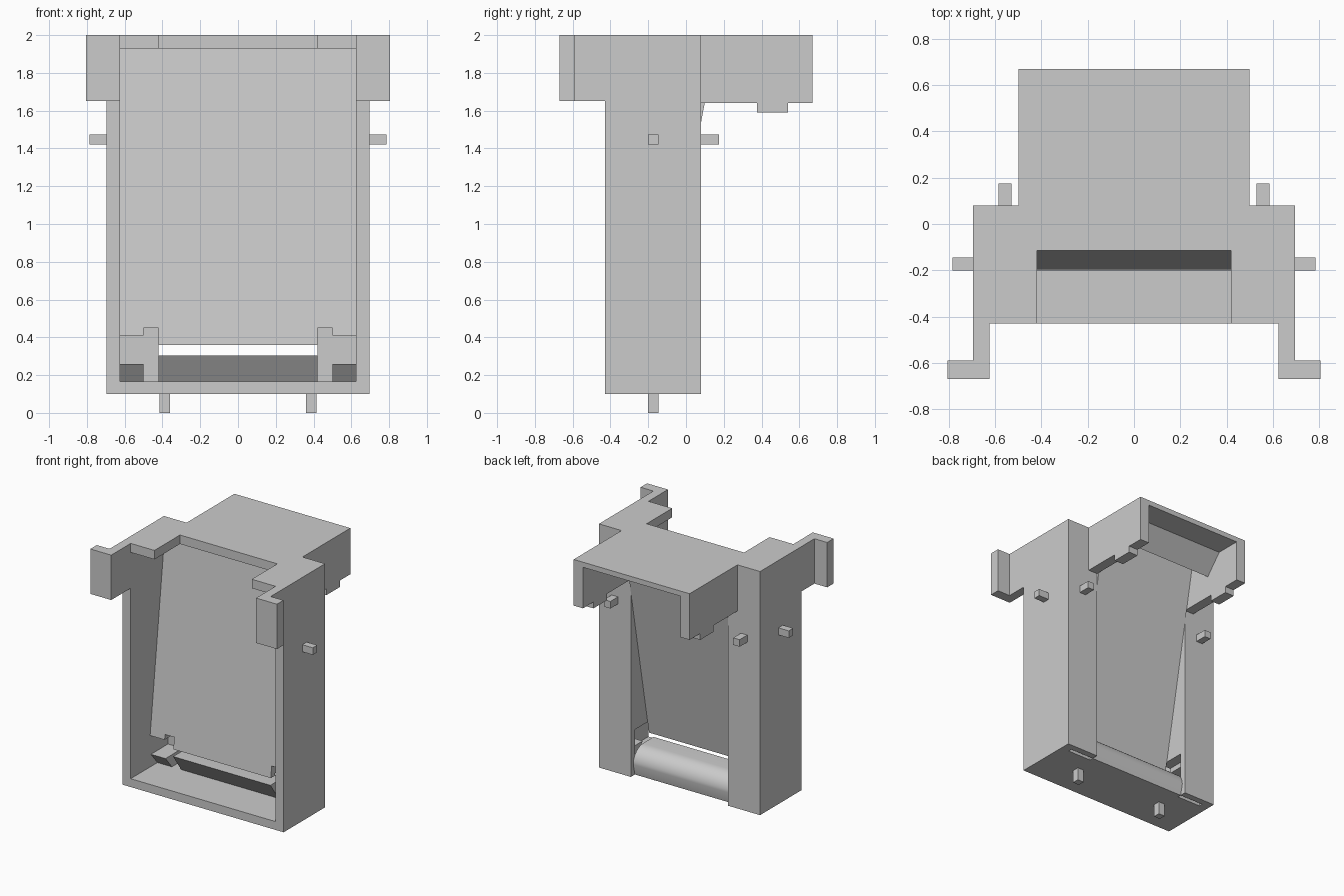
import bpy, bmesh, math

cube = bpy.data.objects.get("Cube")
if cube:
    bpy.data.objects.remove(cube, do_unlink=True)

grey = bpy.data.materials.new("light_grey_plastic")
grey.use_nodes = True
colour = (0.6, 0.6, 0.6, 1)
grey.diffuse_color = colour
grey.node_tree.nodes["Principled BSDF"].inputs["Base Color"].default_value = colour


def prism(name, x0, x1, profile, mirror=False):
    """Extrude a (y, z) outline from x0 to x1; optionally mirror it across x."""
    bm = bmesh.new()
    face = bm.faces.new([bm.verts.new((x0, y, z)) for y, z in profile])
    ext = bmesh.ops.extrude_face_region(bm, geom=[face])
    moved = [v for v in ext["geom"] if isinstance(v, bmesh.types.BMVert)]
    bmesh.ops.translate(bm, verts=moved, vec=(x1 - x0, 0, 0))
    bmesh.ops.recalc_face_normals(bm, faces=bm.faces)
    mesh = bpy.data.meshes.new(name)
    bm.to_mesh(mesh)
    bm.free()
    mesh.materials.append(grey)
    ob = bpy.data.objects.new(name, mesh)
    bpy.context.collection.objects.link(ob)
    if mirror:
        ob.modifiers.new("mirror", "MIRROR").use_mirror_merge = False
    return ob


def box(name, x, y, z, mirror=False):
    (y0, y1), (z0, z1) = y, z
    return prism(name, *x, [(y0, z0), (y1, z0), (y1, z1), (y0, z1)], mirror)


FRONT, BACK, TAIL = -0.43, 0.08, 0.67
OUT, IN, SLOT, HOOD = 0.695, 0.625, 0.42, 0.5
BASE, FLOOR, CEIL, TOP = 0.1, 0.165, 1.93, 2.0


def panel_y(z):
    return -0.19 + 0.12 * (z - 0.41)


def panel_back_y(z):
    return BACK + 0.19 * (z - 1.54)


# Outer frame
box("side_wall", (IN, OUT), (FRONT, BACK), (BASE, TOP), True)
box("floor_plate", (-IN, IN), (FRONT, 0.0), (BASE, FLOOR))
box("roof_rear", (-IN, IN), (-0.115, BACK), (CEIL, TOP))
box("roof_front_arm", (SLOT, IN), (FRONT, -0.115), (CEIL, TOP), True)

# Sloped back panel and the thick columns behind its edges
prism("sloped_panel", -SLOT, SLOT, [
    (panel_y(0.36), 0.36), (panel_y(CEIL), CEIL), (panel_y(CEIL), 1.97),
    (panel_back_y(1.97), 1.97), (panel_back_y(0.36), 0.36)])
for name, x0, x1, low in (("inner_column", SLOT, HOOD, 0.45),
                          ("outer_column", HOOD, IN, 0.41)):
    prism(name, x0, x1, [(panel_y(low), low), (panel_y(CEIL), CEIL),
                         (BACK, CEIL), (BACK, low)], True)
box("column_foot", (SLOT, IN), (0.03, BACK), (BASE, 0.45), True)

# Undercut ledges and rounded bar at the bottom
prism("ledge", HOOD, IN, [(-0.18, 0.26), (0.03, 0.26), (0.03, FLOOR),
                          (-0.1, FLOOR)], True)
arc = [(-0.07 + 0.12 * math.sin(a), 0.185 + 0.12 * math.cos(a))
       for a in (math.radians(d) for d in range(0, 91, 10))]
bar = prism("rounded_bar", -SLOT, SLOT,
            [(-0.2, 0.305)] + arc + [(0.03, BASE), (-0.1, BASE), (-0.1, FLOOR)])
bpy.ops.object.select_all(action="DESELECT")
bar.select_set(True)
bpy.context.view_layer.objects.active = bar
bpy.ops.object.shade_smooth_by_angle(angle=math.radians(30))

# Rear hood, open below and behind
box("hood_roof", (-HOOD, HOOD), (BACK, TAIL), (1.96, TOP))
box("hood_side", (SLOT, HOOD), (BACK, TAIL), (1.64, TOP), True)
box("hood_foot", (SLOT, HOOD), (0.375, 0.54), (1.59, 1.64), True)
prism("hood_ramp", -SLOT, SLOT, [(0.34, 1.81), (0.47, 1.96), (0.32, 1.96)])

# Front wings with outward flanges
box("wing", (IN, OUT), (-0.67, FRONT), (1.65, TOP), True)
box("wing_flange", (OUT, 0.805), (-0.67, -0.59), (1.65, TOP), True)

# Locating pegs
box("side_peg", (OUT, 0.785), (-0.2, -0.145), (1.42, 1.475), True)
box("rear_peg", (0.53, 0.585), (BACK, 0.175), (1.42, 1.475), True)
box("bottom_peg", (0.36, 0.415), (-0.2, -0.145), (0.0, BASE), True)
